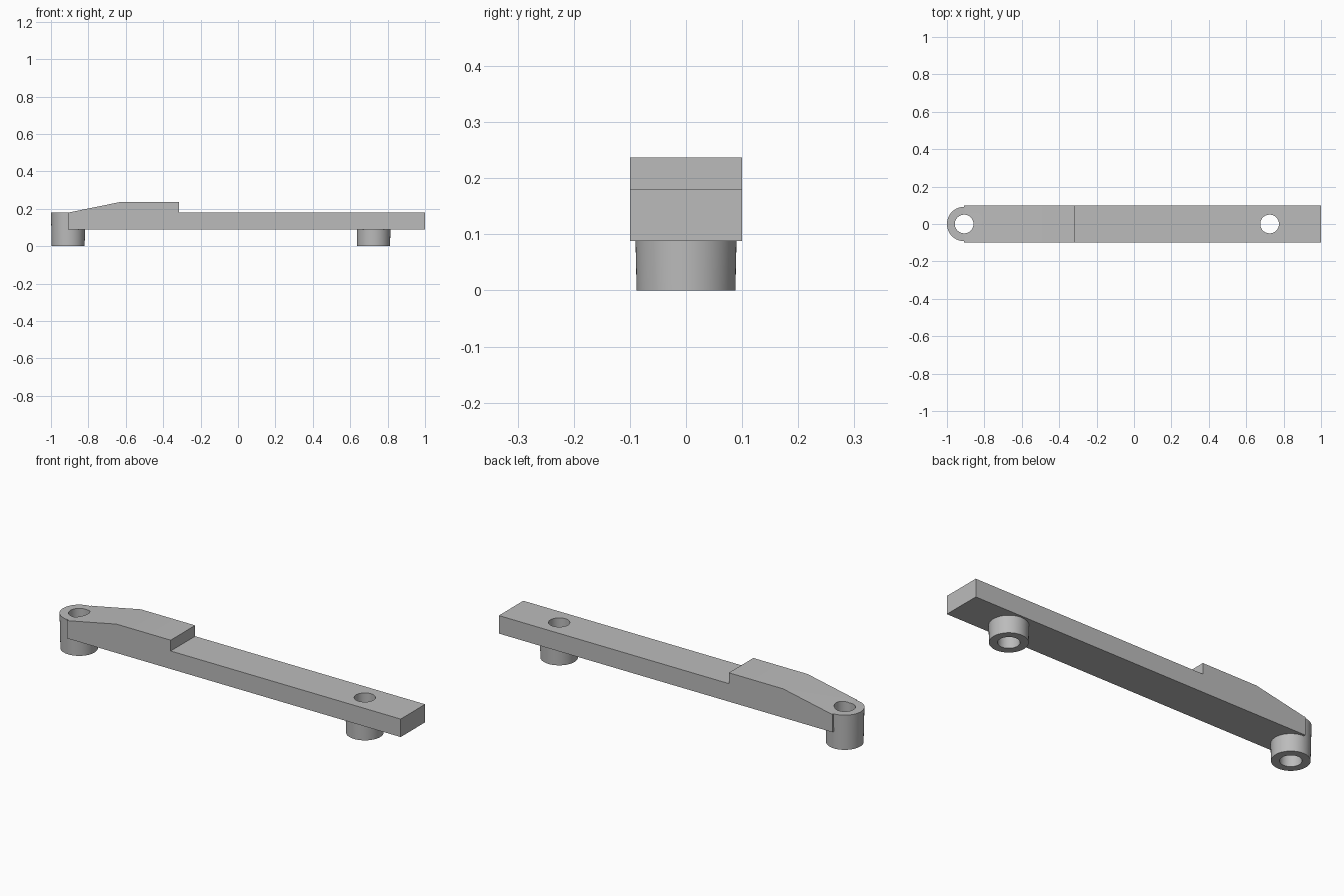
import bpy
import bmesh

cube = bpy.data.objects.get("Cube")
if cube:
    bpy.data.objects.remove(cube)

HALF_WIDTH = 0.1
UNDERSIDE, DECK, RAISED = 0.088, 0.181, 0.237
END_X, MOUNT_X = -0.908, 0.725

grey = bpy.data.materials.new("plain_grey")
grey.use_nodes = True
colour = (0.5, 0.5, 0.5, 1)
grey.diffuse_color = colour
grey.node_tree.nodes["Principled BSDF"].inputs["Base Color"].default_value = colour


def add_object(name, bm):
    bmesh.ops.recalc_face_normals(bm, faces=bm.faces)
    mesh = bpy.data.meshes.new(name)
    bm.to_mesh(mesh)
    bm.free()
    mesh.materials.append(grey)
    obj = bpy.data.objects.new(name, mesh)
    bpy.context.collection.objects.link(obj)
    return obj


def cylinder(name, x, bottom, top, r_bottom, r_top):
    bm = bmesh.new()
    bmesh.ops.create_cone(bm, cap_ends=True, segments=64, radius1=r_bottom,
                          radius2=r_top, depth=top - bottom)
    bmesh.ops.translate(bm, verts=bm.verts, vec=(x, 0, (bottom + top) / 2))
    return add_object(name, bm)


def combine(target, other, operation):
    mod = target.modifiers.new(operation.title(), 'BOOLEAN')
    mod.operation = operation
    mod.solver = 'EXACT'
    mod.object = other
    bpy.context.view_layer.objects.active = target
    bpy.ops.object.modifier_apply(modifier=mod.name)
    bpy.data.objects.remove(other)


# Bar: side profile with the raised, sloped section, extruded across the width
profile = [(END_X, UNDERSIDE), (1, UNDERSIDE), (1, DECK), (-0.315, DECK),
           (-0.315, RAISED), (-0.625, RAISED), (-0.9, DECK), (END_X, DECK)]
bm = bmesh.new()
side = bm.faces.new([bm.verts.new((x, -HALF_WIDTH, z)) for x, z in profile])
swept = bmesh.ops.extrude_face_region(bm, geom=[side])
bmesh.ops.translate(bm, vec=(0, 2 * HALF_WIDTH, 0),
                    verts=[v for v in swept["geom"] if isinstance(v, bmesh.types.BMVert)])
bar = add_object("mounting_arm", bm)

# Tapered bosses: a full-height one rounds the end, a short one sits below
combine(bar, cylinder("end_boss", END_X, 0, DECK, 0.088, 0.092), 'UNION')
combine(bar, cylinder("lower_boss", MOUNT_X, 0, 0.13, 0.088, 0.091), 'UNION')

# Screw holes through both bosses
for x in (END_X, MOUNT_X):
    combine(bar, cylinder("hole_cutter", x, -0.1, 0.4, 0.05, 0.05), 'DIFFERENCE')

bpy.ops.object.select_all(action='DESELECT')
bar.select_set(True)
bpy.context.view_layer.objects.active = bar
bpy.ops.object.shade_smooth_by_angle(angle=0.5)
